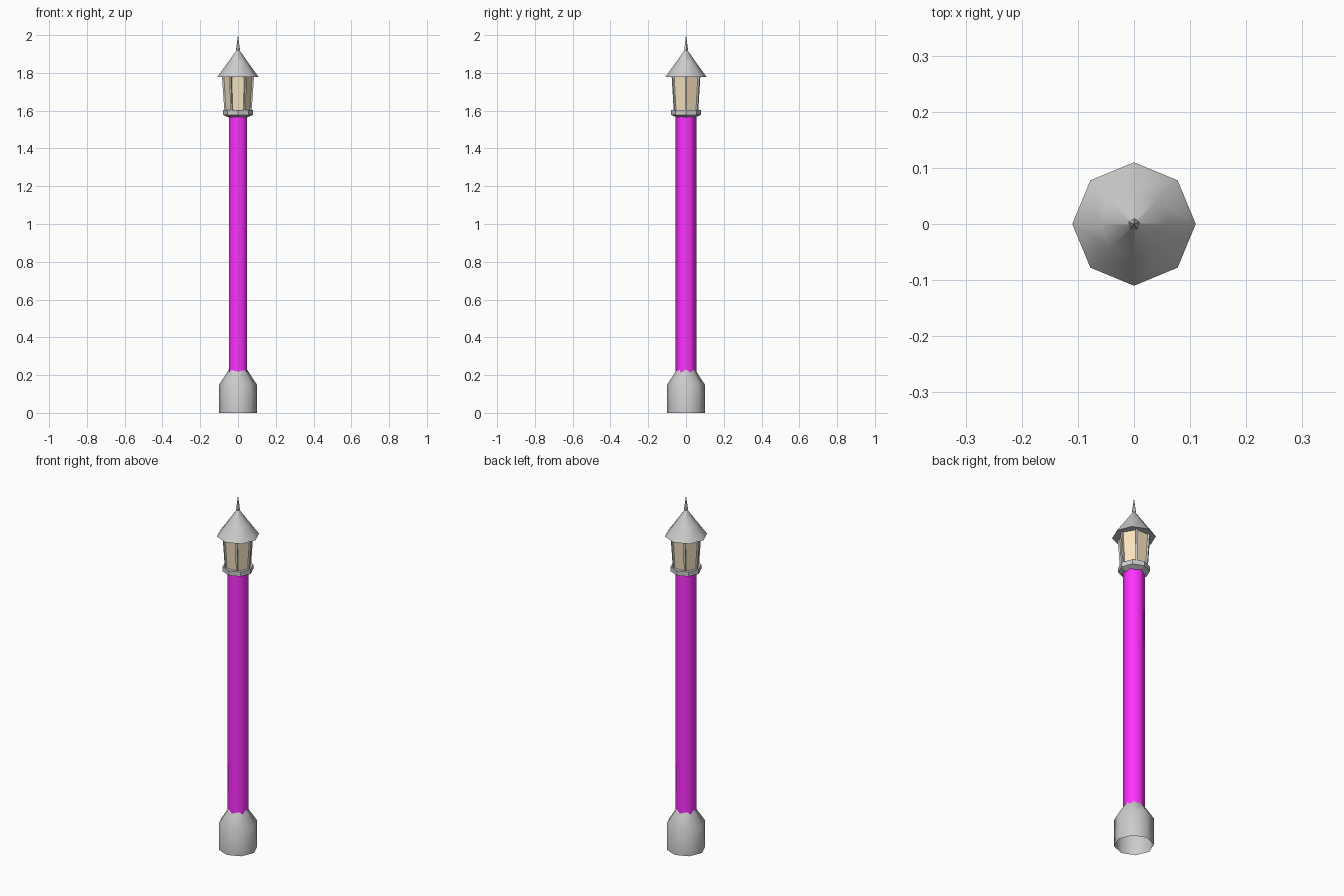
import bpy, bmesh, math
from mathutils import Vector

if "Cube" in bpy.data.objects:
    bpy.data.objects.remove(bpy.data.objects["Cube"])


def material(name, color):
    m = bpy.data.materials.new(name)
    m.diffuse_color = color
    m.use_nodes = True
    m.node_tree.nodes["Principled BSDF"].inputs["Base Color"].default_value = m.diffuse_color
    return m


def lathe(name, profile, sides, turn=0.0, caps=(False, False), mat=None, smooth=None):
    """Stack rings of (radius, z) and bridge them with quads."""
    bm = bmesh.new()
    rings = []
    for r, z in profile:
        ring = []
        for i in range(sides):
            a = turn + 2 * math.pi * i / sides
            ring.append(bm.verts.new((r * math.cos(a), r * math.sin(a), z)))
        rings.append(ring)
    for lo, hi in zip(rings, rings[1:]):
        for i in range(sides):
            j = (i + 1) % sides
            bm.faces.new((lo[i], lo[j], hi[j], hi[i]))
    if caps[0]:
        bm.faces.new(rings[0][::-1])
    if caps[1]:
        bm.faces.new(rings[-1])
    me = bpy.data.meshes.new(name)
    bm.to_mesh(me)
    bm.free()
    ob = bpy.data.objects.new(name, me)
    bpy.context.collection.objects.link(ob)
    if mat:
        me.materials.append(mat)
    if smooth:
        bpy.ops.object.select_all(action='DESELECT')
        ob.select_set(True)
        bpy.context.view_layer.objects.active = ob
        bpy.ops.object.shade_smooth_by_angle(angle=math.radians(smooth))
    return ob


def post(name, angle, r0, z0, r1, z1, w):
    """Slim square bar leaning outward at one lantern corner."""
    out = Vector((math.cos(angle), math.sin(angle), 0))
    side = Vector((-out.y, out.x, 0))
    bm = bmesh.new()
    rings = []
    for r, z in ((r0, z0), (r1, z1)):
        c = out * r + Vector((0, 0, z))
        rings.append([bm.verts.new(c + out * a * w + side * b * w)
                      for a, b in ((-1, -1), (1, -1), (1, 1), (-1, 1))])
    for i in range(4):
        j = (i + 1) % 4
        bm.faces.new((rings[0][i], rings[0][j], rings[1][j], rings[1][i]))
    bm.faces.new(rings[0][::-1])
    bm.faces.new(rings[1])
    me = bpy.data.meshes.new(name)
    bm.to_mesh(me)
    bm.free()
    bpy.context.collection.objects.link(bpy.data.objects.new(name, me))


magenta = material("pole_magenta", (1.0, 0.03, 1.0, 1))
amber = material("pane_amber", (0.95, 0.78, 0.52, 1))

# Octagonal foot, open underneath, tapering into the pole
lathe("base", [(0.1, 0), (0.1, 0.15), (0.042, 0.238)], 8, smooth=50)

# Six-sided pole
lathe("pole", [(0.055, 0.2), (0.055, 1.57)], 6, turn=math.pi / 2,
      caps=(False, True), mat=magenta, smooth=65)

# Collar carrying the lantern
lathe("collar", [(0.05, 1.565), (0.08, 1.578), (0.08, 1.604), (0.066, 1.604)], 8,
      caps=(True, True))

# Tapered amber panes with a post on each corner
lathe("lantern_panes", [(0.066, 1.59), (0.078, 1.785)], 6, mat=amber)
for k in range(6):
    post(f"lantern_post_{k + 1}", math.pi * k / 3, 0.067, 1.595, 0.08, 1.785, 0.005)

# Octagonal roof with flat underside
lathe("roof", [(0.11, 1.777), (0.06, 1.846), (0.004, 1.925)], 8, caps=(True, True), smooth=50)

# Spike finial
lathe("finial", [(0.004, 1.905), (0.0105, 1.925), (0.0005, 2.0)], 5, turn=math.pi / 2,
      caps=(True, True))
